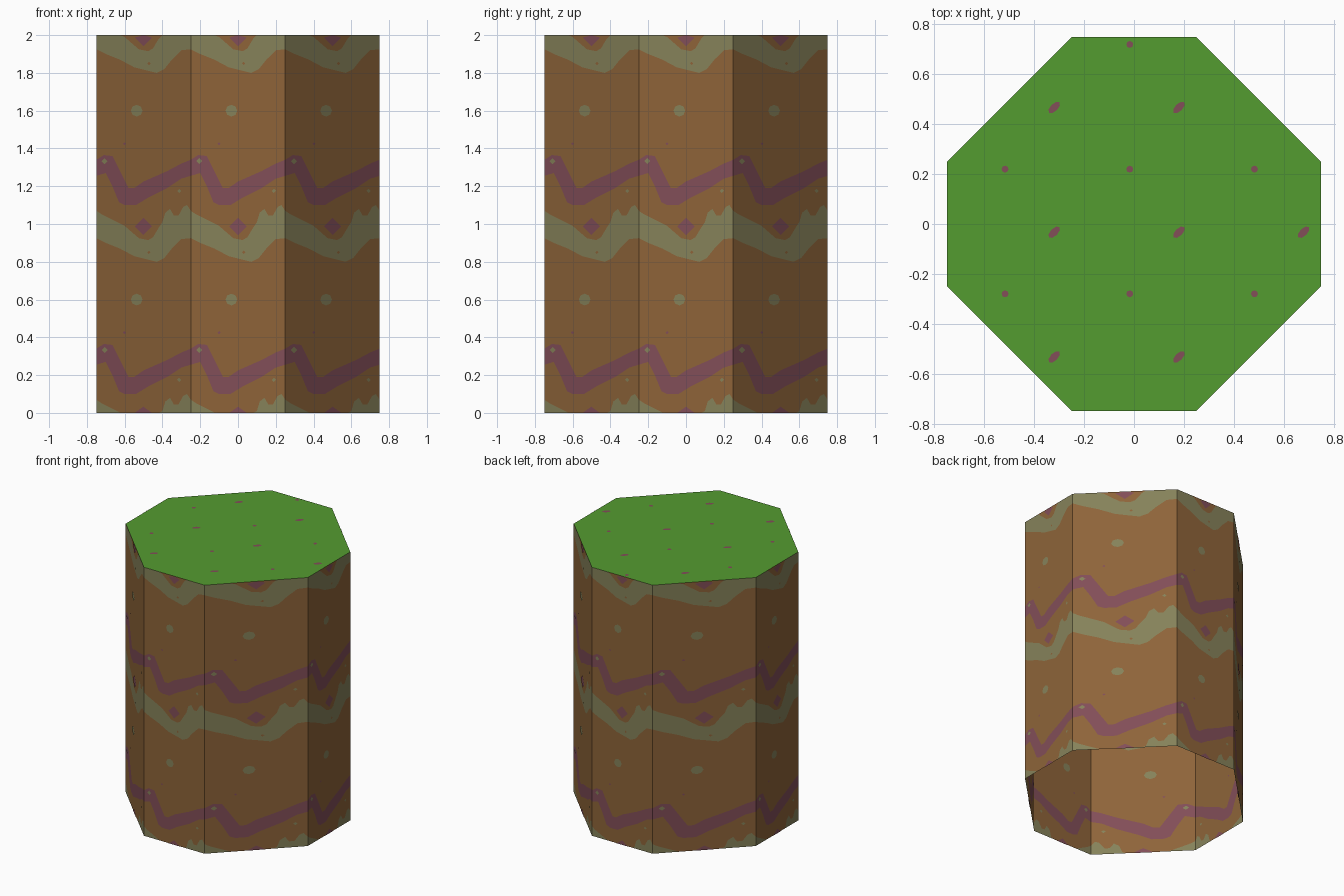
import bpy, bmesh, math
from mathutils import Vector

if "Cube" in bpy.data.objects:
    bpy.data.objects.remove(bpy.data.objects["Cube"])

def srgb(*c):
    return [((v / 255 + 0.055) / 1.055) ** 2.4 for v in c] + [1.0]

def material(name, *c):
    m = bpy.data.materials.new(name)
    m.diffuse_color = srgb(*c)
    m.use_nodes = True
    m.node_tree.nodes["Principled BSDF"].inputs["Base Color"].default_value = m.diffuse_color
    return m

BROWN, SAGE, PLUM, GRASS = range(4)
MATS = [material("earth brown", 142, 100, 57), material("sage", 134, 130, 90),
        material("plum", 130, 78, 88), material("grass green", 84, 156, 48)]

H = 2.0
CORNERS = [Vector(p) for p in [(-.25, -.75), (.25, -.75), (.75, -.25), (.75, .25),
                               (.25, .75), (-.25, .75), (-.75, .25), (-.75, -.25)]]

# Band outlines on one wall tile: (u across wall, z), repeating every 1 unit of z
SAGE_LOW = [(0, .925), (.1, .9), (.25, .87), (.4, .83), (.64, .8), (.72, .82),
            (.8, .87), (.9, .92), (1, .925)]
SAGE_TOP = [(0, 1.07), (.06, 1.05), (.22, 1.01), (.3, .99), (.38, .955), (.45, .925),
            (.55, .915), (.6, .93), (.66, .98), (.7, 1.01), (.73, 1.06), (.78, 1.08),
            (.82, 1.045), (.87, 1.045), (.92, 1.09), (.96, 1.1), (1, 1.07)]
PLUM_LOW = [(0, 1.255), (.1, 1.27), (.17, 1.2), (.24, 1.115), (.3, 1.1), (.42, 1.1),
            (.55, 1.14), (.75, 1.19), (.9, 1.24), (1, 1.255)]
PLUM_TOP = [(0, 1.34), (.08, 1.365), (.17, 1.36), (.24, 1.29), (.34, 1.19), (.4, 1.19),
            (.5, 1.225), (.75, 1.28), (.9, 1.32), (1, 1.34)]
BANDS = [SAGE_LOW, SAGE_TOP, PLUM_LOW, PLUM_TOP]
COLUMNS = sorted({u for band in BANDS for u, _ in band})

# Spots on one wall tile: u, z, radius, sides, colour
SPOTS = [(.5, .987, .046, 4, PLUM), (.43, .6, .031, 8, SAGE), (.09, .333, .016, 4, SAGE),
         (.88, .175, .011, 4, SAGE), (.3, .425, .008, 4, PLUM), (.56, .85, .009, 4, BROWN)]

def height(band, u):
    for (a, za), (b, zb) in zip(band, band[1:]):
        if a <= u <= b:
            return za + (zb - za) * (u - a) / (b - a)

def levels(u):
    zs = [0]
    for k in range(-2, 2):
        zs += [min(H, max(0, height(b, u) + k)) for b in BANDS]
    return zs + [H]

def finish(name, bm):
    bmesh.ops.remove_doubles(bm, verts=bm.verts, dist=1e-5)
    bmesh.ops.dissolve_degenerate(bm, edges=bm.edges, dist=1e-5)
    me = bpy.data.meshes.new(name)
    bm.to_mesh(me)
    bm.free()
    for m in MATS:
        me.materials.append(m)
    bpy.context.collection.objects.link(bpy.data.objects.new(name, me))

def add_face(bm, pts, colour):
    f = bm.faces.new([bm.verts.new(p) for p in pts])
    f.material_index = colour

# Eight walls, split into stacked brown / sage / brown / plum bands
walls, spots = bmesh.new(), bmesh.new()
for i, a in enumerate(CORNERS):
    b = CORNERS[(i + 1) % 8]
    side = b - a
    normal = Vector((side.y, -side.x, 0)).normalized()

    def at(u, z):
        p = a + side * u
        return Vector((p.x, p.y, z))

    for u0, u1 in zip(COLUMNS, COLUMNS[1:]):
        left, right = levels(u0), levels(u1)
        for n in range(len(left) - 1):
            l0, l1, r0, r1 = left[n], left[n + 1], right[n], right[n + 1]
            if l1 - l0 < 1e-6 and r1 - r0 < 1e-6:
                continue
            add_face(walls, [at(u0, l0), at(u1, r0), at(u1, r1), at(u0, l1)],
                     (BROWN, SAGE, BROWN, PLUM)[n % 4])

    # Spots as thin plates on both faces of the open shell
    for u, z, r, sides, colour in SPOTS:
        for k in (-1, 0, 1):
            if z + k + r < 0.001 or z + k - r > H:
                continue
            ring = []
            for s in range(sides):
                t = math.tau * s / sides
                ring.append(at(u + 2 * r * math.cos(t), min(H, max(0, z + k + r * math.sin(t)))))
            add_face(spots, [p + normal * .002 for p in ring], colour)
            add_face(spots, [p - normal * .002 for p in reversed(ring)], colour)
finish("walls", walls)
finish("wall_spots", spots)

# Grass top
top = bmesh.new()
add_face(top, [(p.x, p.y, H) for p in CORNERS], GRASS)
finish("grass_top", top)

# Plum flecks on the grass, repeating every half unit
flecks = bmesh.new()
def fleck(x, y, long, wide):
    if abs(x) > .73 or abs(y) > .74 or abs(x) + abs(y) > .97:
        return
    ring = []
    for s in range(8):
        t = math.tau * s / 8
        p, q = long * math.cos(t), wide * math.sin(t)
        ring.append((x + (p - q) * .707, y + (p + q) * .707, H + .002))
    add_face(flecks, ring, PLUM)

for i in range(-2, 3):
    for j in range(-2, 3):
        fleck(.18 + i * .5, -.033 + j * .5, .03, .015)
        fleck(-.017 + i * .5, .22 + j * .5, .014, .014)
finish("grass_flecks", flecks)
